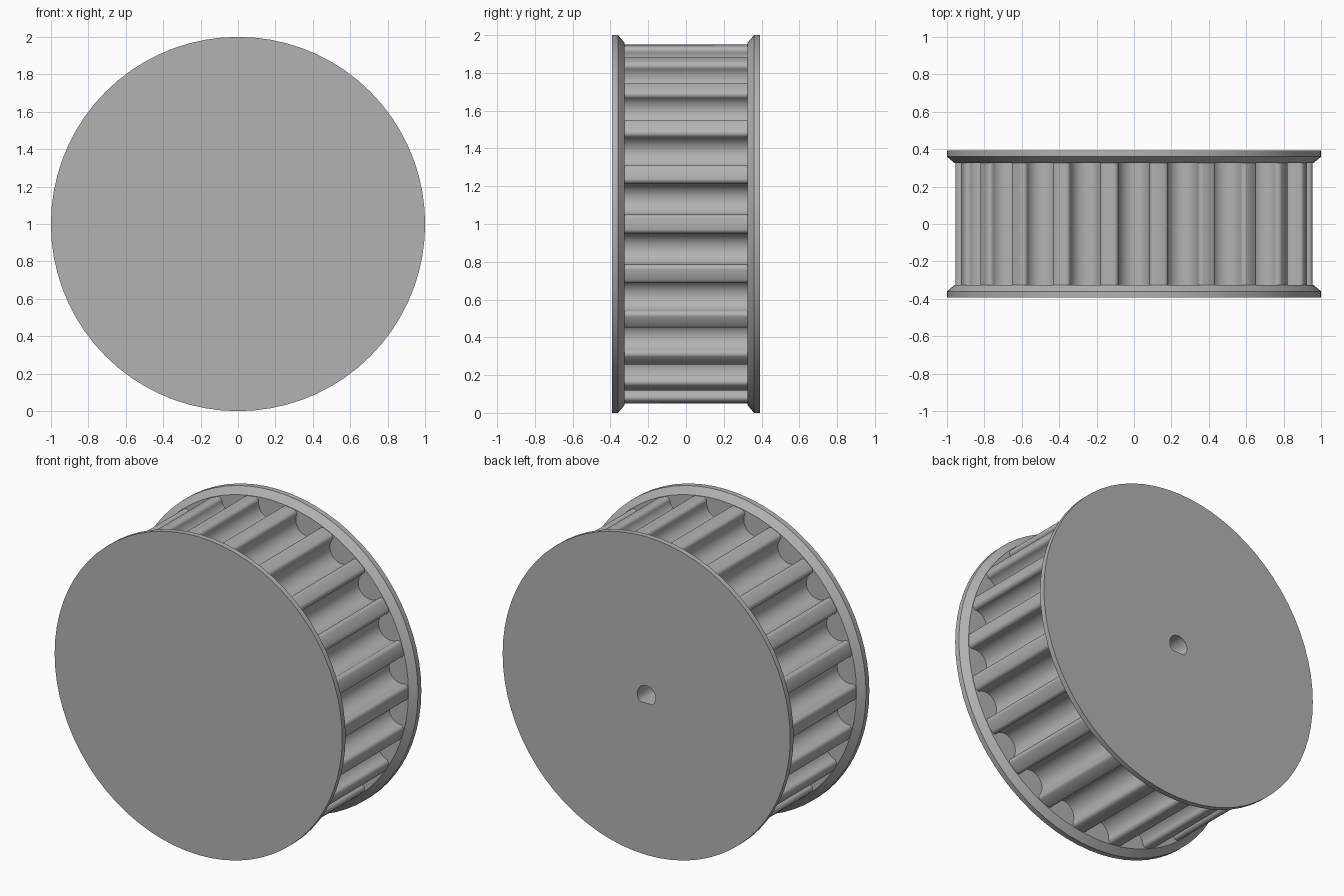
import bpy
import bmesh
from math import sin, cos, pi, sqrt, radians

cube = bpy.data.objects.get("Cube")
if cube:
    bpy.data.objects.remove(cube, do_unlink=True)

# Single grey metal
grey = bpy.data.materials.new("grey_metal")
grey.use_nodes = True
colour = (0.45, 0.45, 0.45, 1)
grey.diffuse_color = colour
grey.node_tree.nodes["Principled BSDF"].inputs["Base Color"].default_value = colour


def loft(name, sections):
    """Join equal-length closed outlines, given as (y, [(x, z), ...]), and cap both ends."""
    bm = bmesh.new()
    rings = [[bm.verts.new((x, y, z + 1)) for x, z in pts] for y, pts in sections]
    n = len(rings[0])
    for a, b in zip(rings, rings[1:]):
        for i in range(n):
            j = (i + 1) % n
            bm.faces.new((a[i], a[j], b[j], b[i]))
    bm.faces.new(rings[0])
    bm.faces.new(rings[-1])
    bmesh.ops.recalc_face_normals(bm, faces=bm.faces)
    mesh = bpy.data.meshes.new(name)
    bm.to_mesh(mesh)
    bm.free()
    mesh.materials.append(grey)
    obj = bpy.data.objects.new(name, mesh)
    bpy.context.collection.objects.link(obj)
    return obj


def circle(r, n=72):
    return [(r * cos(2 * pi * i / n), r * sin(2 * pi * i / n)) for i in range(n)]


def arc(cx, cz, r, start, end, n):
    return [(cx + r * cos(radians(start + (end - start) * i / n)),
             cz + r * sin(radians(start + (end - start) * i / n))) for i in range(n + 1)]


# Toothed body: rounded grooves with small rounded lips between narrow lands
TEETH = 22
RADIUS = 0.955
HALF_WIDTH = 0.107
LIP = 0.024
top = sqrt(RADIUS ** 2 - HALF_WIDTH ** 2)
half = arc(HALF_WIDTH, top - LIP, LIP, 90, 180, 5)
half += arc(0, top - 0.032, 0.084, 0, -90, 10)
groove = half + [(-x, z) for x, z in reversed(half[:-1])]

outline = []
for k in range(TEETH):
    a = 2 * pi * k / TEETH
    outline += [(x * cos(a) + z * sin(a), z * cos(a) - x * sin(a)) for x, z in reversed(groove)]
    mid = a + pi / TEETH
    outline.append((RADIUS * sin(mid), RADIUS * cos(mid)))

body = loft("toothed_body", [(-0.335, outline), (0.335, outline)])


# Flanges: thin rim with a chamfer towards the teeth
def flange(name, side):
    profile = [(0.393, 1.0), (0.36, 1.0), (0.325, 0.958)]
    return loft(name, [(side * y, circle(r)) for y, r in profile])


front_flange = flange("front_flange", -1)
back_flange = flange("back_flange", 1)

# Blind D-shaped shaft bore, open at the back
bore = [(x, max(z, -0.046)) for x, z in circle(0.064, 36)]
bore = [p for i, p in enumerate(bore) if not (p[1] == -0.046 and bore[i - 1][1] == -0.046
                                              and bore[(i + 1) % len(bore)][1] == -0.046)]
cutter = loft("bore_cutter", [(-0.25, bore), (0.5, bore)])
cutter.hide_render = True
for obj in (body, back_flange):
    mod = obj.modifiers.new("bore", "BOOLEAN")
    mod.operation = "DIFFERENCE"
    mod.solver = "EXACT"
    mod.object = cutter
    bpy.context.view_layer.objects.active = obj
    bpy.ops.object.modifier_apply(modifier=mod.name)
bpy.data.objects.remove(cutter, do_unlink=True)

# Smooth curved surfaces, keep edges crisp
bpy.ops.object.select_all(action="DESELECT")
for obj in (body, front_flange, back_flange):
    obj.select_set(True)
bpy.context.view_layer.objects.active = body
bpy.ops.object.shade_smooth_by_angle(angle=radians(30))
